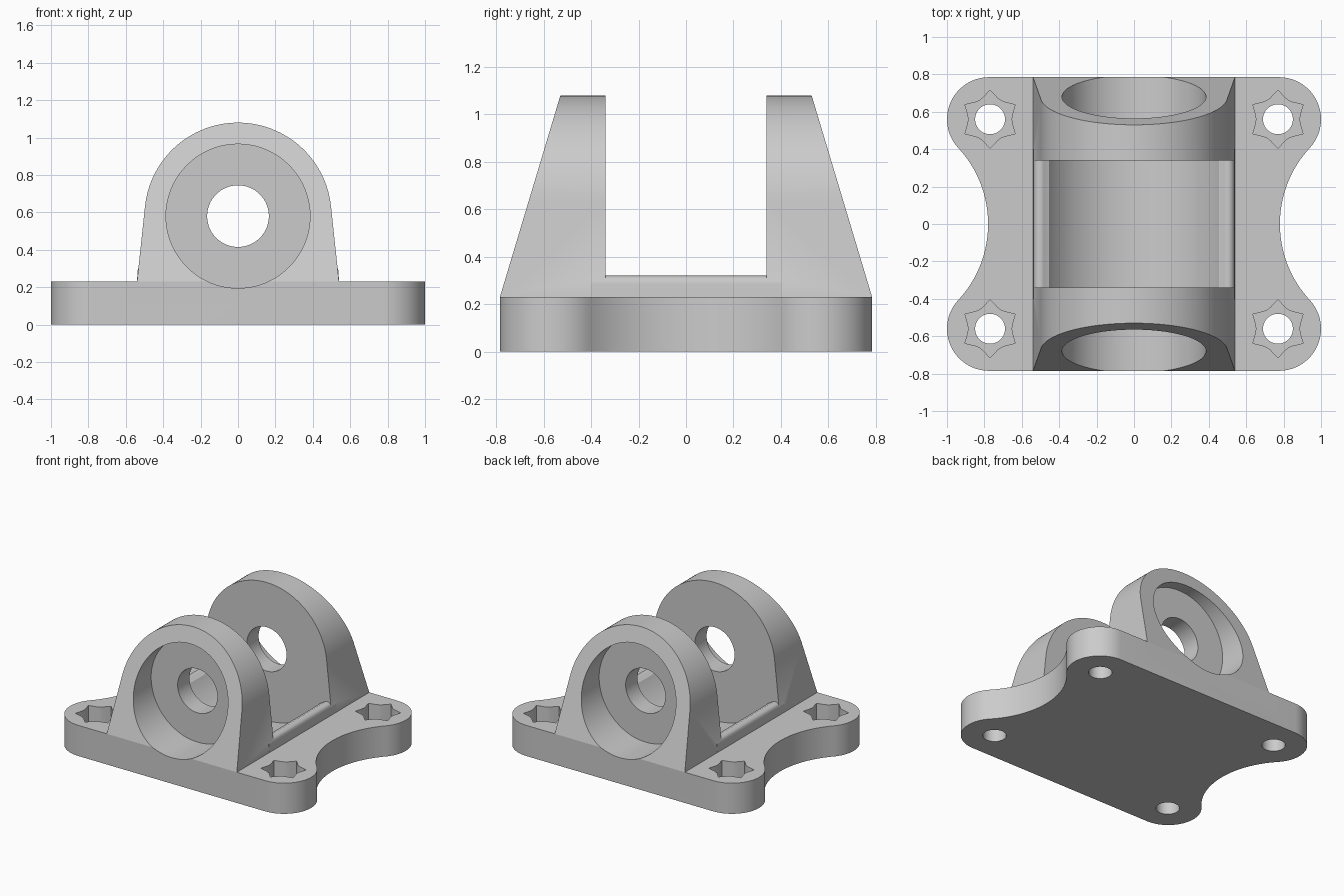
import bpy
import bmesh
from math import sin, cos, pi, atan2, acos, hypot, radians
from mathutils import Vector

cube = bpy.data.objects.get("Cube")
if cube:
    bpy.data.objects.remove(cube, do_unlink=True)

grey = bpy.data.materials.new("light grey")
grey.use_nodes = True
grey.diffuse_color = (0.6, 0.6, 0.6, 1)
grey.node_tree.nodes["Principled BSDF"].inputs["Base Color"].default_value = (0.6, 0.6, 0.6, 1)

PLATE_TOP, PLATE_Y = 0.23, 0.785
AXIS_Z, LUG_R, LUG_IN = 0.58, 0.5, 0.34


def arc(cx, cy, r, a0, a1, n):
    """Points along an arc, both ends included."""
    return [(cx + r * cos(a0 + (a1 - a0) * i / n),
             cy + r * sin(a0 + (a1 - a0) * i / n)) for i in range(n + 1)]


def circle(cx, cy, r, n=64):
    return arc(cx, cy, r, 0, 2 * pi, n)[:-1]


def prism(name, pts, lo, hi, axis, slope=None):
    """Extrude an outline along z or y; slope = (point, normal) of a trimming plane."""
    place = (lambda p, h: (p[0], p[1], h)) if axis == "z" else (lambda p, h: (p[0], h, p[1]))
    bm = bmesh.new()
    low = [bm.verts.new(place(p, lo)) for p in pts]
    high = [bm.verts.new(place(p, hi)) for p in pts]
    bm.faces.new(low)
    bm.faces.new(high)
    for i in range(len(pts)):
        j = (i + 1) % len(pts)
        bm.faces.new((low[i], low[j], high[j], high[i]))
    if slope:
        cut = bmesh.ops.bisect_plane(bm, geom=bm.verts[:] + bm.edges[:] + bm.faces[:],
                                     plane_co=slope[0], plane_no=slope[1], clear_outer=True)
        rim = [e for e in cut["geom_cut"] if isinstance(e, bmesh.types.BMEdge)]
        bmesh.ops.holes_fill(bm, edges=rim)
    bmesh.ops.recalc_face_normals(bm, faces=bm.faces[:])
    mesh = bpy.data.meshes.new(name)
    bm.to_mesh(mesh)
    bm.free()
    mesh.materials.append(grey)
    obj = bpy.data.objects.new(name, mesh)
    bpy.context.collection.objects.link(obj)
    return obj


def combine(body, tool, operation):
    """Apply one boolean and remove the tool."""
    mod = body.modifiers.new(operation, "BOOLEAN")
    mod.operation, mod.object, mod.solver = operation, tool, "EXACT"
    deps = bpy.context.evaluated_depsgraph_get()
    mesh = bpy.data.meshes.new_from_object(body.evaluated_get(deps))
    body.modifiers.clear()
    body.data = mesh
    bpy.data.objects.remove(tool, do_unlink=True)


# Base plate: rounded corners joined by tangent concave waists
HX, HY, CR, WAIST = 0.775, 0.56, 0.225, 0.78
gap = CR + HX - WAIST
u = (HY ** 2 - gap ** 2) / (2 * gap)
waist_x, waist_r = HX + u, HX + u - WAIST
t = atan2(HY, u)
quarter = arc(waist_x, 0, waist_r, pi, pi - t, 16) + arc(HX, HY, CR, -t, pi / 2, 24)[1:]
right = [(x, -y) for x, y in reversed(quarter)] + quarter[1:]
outline = right + [(-x, -y) for x, y in right]
body = prism("mounting_bracket", outline, 0, PLATE_TOP, "z")

# Side ridges between the lugs, with rounded tops
ridge = [(0.54, 0.15), (0.54, PLATE_TOP)] + arc(0.502, 0.285, 0.035, 0, radians(130), 12)
ridge += [(0.455, 0.3), (0.38, 0.2), (0.38, 0.15)]
for s in (-1, 1):
    part = prism("side_ridge", [(s * x, z) for x, z in ridge], -0.4, 0.4, "y")
    combine(body, part, "UNION")

# Concave trough for the swinging part
trough = prism("trough_cutter", circle(0, AXIS_Z, 0.535, 96), -LUG_IN, LUG_IN, "y")
combine(body, trough, "DIFFERENCE")

# Lugs: round top with tangent sides and a sloping outer face
foot_x, drop = 0.54, PLATE_TOP - AXIS_Z
a = atan2(drop, foot_x) + acos(LUG_R / hypot(foot_x, drop))
lug = [(-foot_x, 0.15), (foot_x, 0.15), (foot_x, PLATE_TOP)]
lug += arc(0, AXIS_Z, LUG_R, a, pi - a, 64) + [(-foot_x, PLATE_TOP)]
for s in (-1, 1):
    lo, hi = sorted((s * LUG_IN, s * PLATE_Y))
    plane = (Vector((0, s * PLATE_Y, PLATE_TOP)), Vector((0, s * 0.85, 0.255)))
    combine(body, prism("lug", lug, lo, hi, "y", plane), "UNION")

# Counterbores and the pin hole through both lugs
for s in (-1, 1):
    lo, hi = sorted((s * 0.48, s * 1.0))
    combine(body, prism("counterbore_cutter", circle(0, AXIS_Z, 0.385, 80), lo, hi, "y"), "DIFFERENCE")
combine(body, prism("pin_cutter", circle(0, AXIS_Z, 0.165), -1, 1, "y"), "DIFFERENCE")

# Corner bolt holes with six-pointed pockets whose sides curve inward
for sx in (-1, 1):
    for sy in (-1, 1):
        cx, cy = sx * HX * 0.993, sy * HY
        star = []
        for k in range(6):
            for i in range(6):
                f = i / 6
                ang = pi / 2 + (k + f) * pi / 3
                r = 0.155 - 0.04 * (1 - (2 * f - 1) ** 2)
                star.append((cx + r * cos(ang), cy + r * sin(ang)))
        combine(body, prism("pocket_cutter", star, 0.1, 0.5, "z"), "DIFFERENCE")
        combine(body, prism("bolt_cutter", circle(cx, cy, 0.08, 40), -0.2, 0.5, "z"), "DIFFERENCE")

# Smooth the curved walls and keep the edges crisp
bpy.ops.object.select_all(action="DESELECT")
body.select_set(True)
bpy.context.view_layer.objects.active = body
bpy.ops.object.shade_smooth_by_angle(angle=radians(25))
